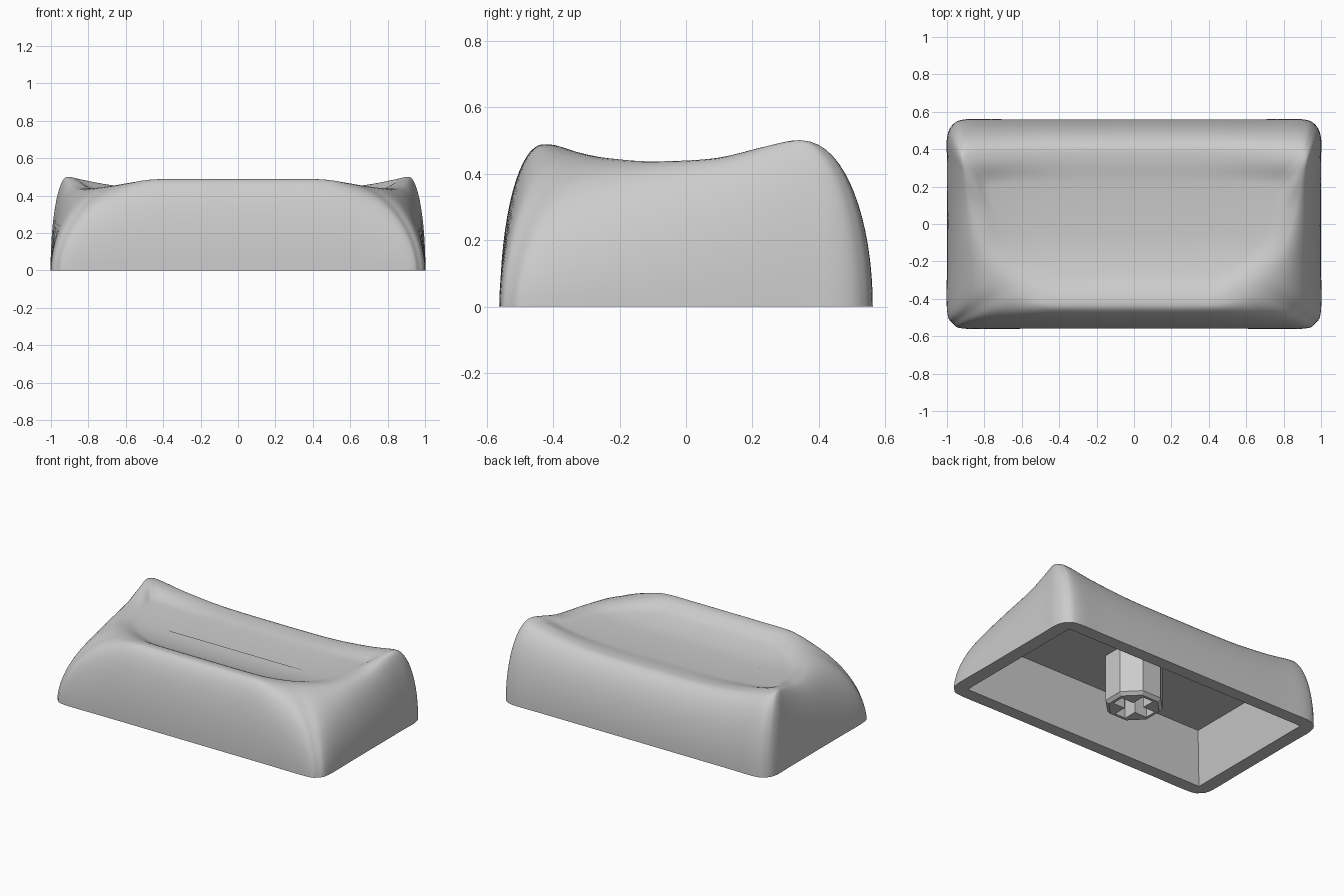
import bpy, bmesh, math
from mathutils import Vector

cube = bpy.data.objects.get("Cube")
if cube:
    bpy.data.objects.remove(cube, do_unlink=True)

grey = bpy.data.materials.new("light_grey_plastic")
grey.use_nodes = True
grey.diffuse_color = (0.6, 0.6, 0.6, 1)
grey.node_tree.nodes["Principled BSDF"].inputs["Base Color"].default_value = (0.6, 0.6, 0.6, 1)


def loft(name, rings):
    """Join equal-length closed rings with quads and cap both ends."""
    bm = bmesh.new()
    loops = [[bm.verts.new(p) for p in ring] for ring in rings]
    n = len(loops[0])
    for a, b in zip(loops, loops[1:]):
        for i in range(n):
            j = (i + 1) % n
            bm.faces.new((a[i], a[j], b[j], b[i]))
    bm.faces.new(loops[0][::-1])
    bm.faces.new(loops[-1])
    bmesh.ops.recalc_face_normals(bm, faces=bm.faces)
    mesh = bpy.data.meshes.new(name)
    bm.to_mesh(mesh)
    bm.free()
    mesh.materials.append(grey)
    obj = bpy.data.objects.new(name, mesh)
    bpy.context.collection.objects.link(obj)
    return obj


def rectangle(hx, hy, z):
    return [(-hx, -hy, z), (hx, -hy, z), (hx, hy, z), (-hx, hy, z)]


def octagon(r, z):
    angles = [math.radians(22.5 + 45 * k) for k in range(8)]
    return [(r * math.cos(a), r * math.sin(a), z) for a in angles]


def activate(obj):
    bpy.ops.object.select_all(action='DESELECT')
    obj.select_set(True)
    bpy.context.view_layer.objects.active = obj


def carve(obj, cutter):
    """Subtract the cutter, then discard it."""
    cutter.hide_render = True
    mod = obj.modifiers.new("carve", 'BOOLEAN')
    mod.operation = 'DIFFERENCE'
    mod.solver = 'EXACT'
    mod.object = cutter
    activate(obj)
    bpy.ops.object.modifier_apply(modifier=mod.name)
    bpy.data.objects.remove(cutter, do_unlink=True)


def smooth_loop(points, steps):
    """Closed Catmull-Rom curve through the points."""
    out, n = [], len(points)
    for i in range(n):
        a, b, c, d = (points[(i + k) % n] for k in (-1, 0, 1, 2))
        for s in range(steps):
            t = s / steps
            out.append(0.5 * (2 * b + (c - a) * t + (2 * a - 5 * b + 4 * c - d) * t ** 2
                              + (3 * b - a - 3 * c + d) * t ** 3))
    return out


def wall_point(b, r, a):
    """Point on the superelliptic wall; b.z holds its roundness."""
    e = 2 / b.z
    u = 1 - max(math.cos(a), 0) ** e
    return (b.x + (r.x - b.x) * u, b.y + (r.y - b.y) * u, r.z * math.sin(a) ** e)


def dish_point(r, t):
    """Point on the scooped top, blended softly into the rim."""
    x, y = r.x * (1 - 0.4 * t), r.y + (-.05 - r.y) * t
    floor = .4 + (.61 if y < -.05 else .135) * (y + .05) ** 2 + .085 * x ** 4
    s = min(t / 0.35, 1)
    s = s * s * (3 - 2 * s)
    return (x, y, r.z + (floor - r.z) * s)


# Half outline, front to back: base x, y, wall roundness, then rim x, y, z
half = [
    (0, -.56, 2, 0, -.43, .488),
    (.3, -.56, 2, .25, -.43, .488),
    (.6, -.56, 1.92, .45, -.425, .487),
    (.9, -.56, 1.75, .55, -.375, .472),
    (.97, -.53, 1.7, .64, -.31, .457),
    (1, -.46, 1.75, .72, -.235, .446),
    (1, -.2, 1.87, .81, -.1, .437),
    (1, .1, 2, .865, .1, .447),
    (1, .33, 2, .9, .25, .482),
    (1, .46, 2, .915, .32, .498),
    (.97, .53, 2, .905, .35, .5),
    (.9, .56, 2, .86, .37, .489),
    (.7, .56, 2, .68, .38, .456),
    (.4, .56, 2, .4, .385, .43),
    (0, .56, 2, 0, .385, .426),
]
mirrored = [(-bx, by, p, -rx, ry, rz) for bx, by, p, rx, ry, rz in half[-2:0:-1]]
outline = half + mirrored
base = smooth_loop([Vector(p[:3]) for p in outline], 8)
rim = smooth_loop([Vector(p[3:]) for p in outline], 8)

# Shell: curved walls rising to the rim, then a scooped dish
WALL, DISH = 16, 20
rings = [[wall_point(b, r, math.pi / 2 * k / WALL) for b, r in zip(base, rim)]
         for k in range(WALL + 1)]
rings += [[dish_point(r, 0.95 * k / DISH) for r in rim] for k in range(1, DISH + 1)]
shell = loft("keycap_shell", rings)

# Tapered hollow underneath
carve(shell, loft("hollow_cutter", [rectangle(.931, .498, -.1), rectangle(.84, .4, .33)]))

# Octagonal mounting stem with a chamfered foot and a cross-shaped socket
stem = loft("mounting_stem", [octagon(.16, 0), octagon(.18, .02), octagon(.18, .36)])
for hx, hy in ((.13, .04), (.04, .13)):
    carve(stem, loft("socket_cutter", [rectangle(hx, hy, -.1), rectangle(hx, hy, .24)]))

# Smooth the sculpted surface, keep the hard edges
for obj in (shell, stem):
    activate(obj)
    bpy.ops.object.shade_smooth_by_angle(angle=math.radians(30))
